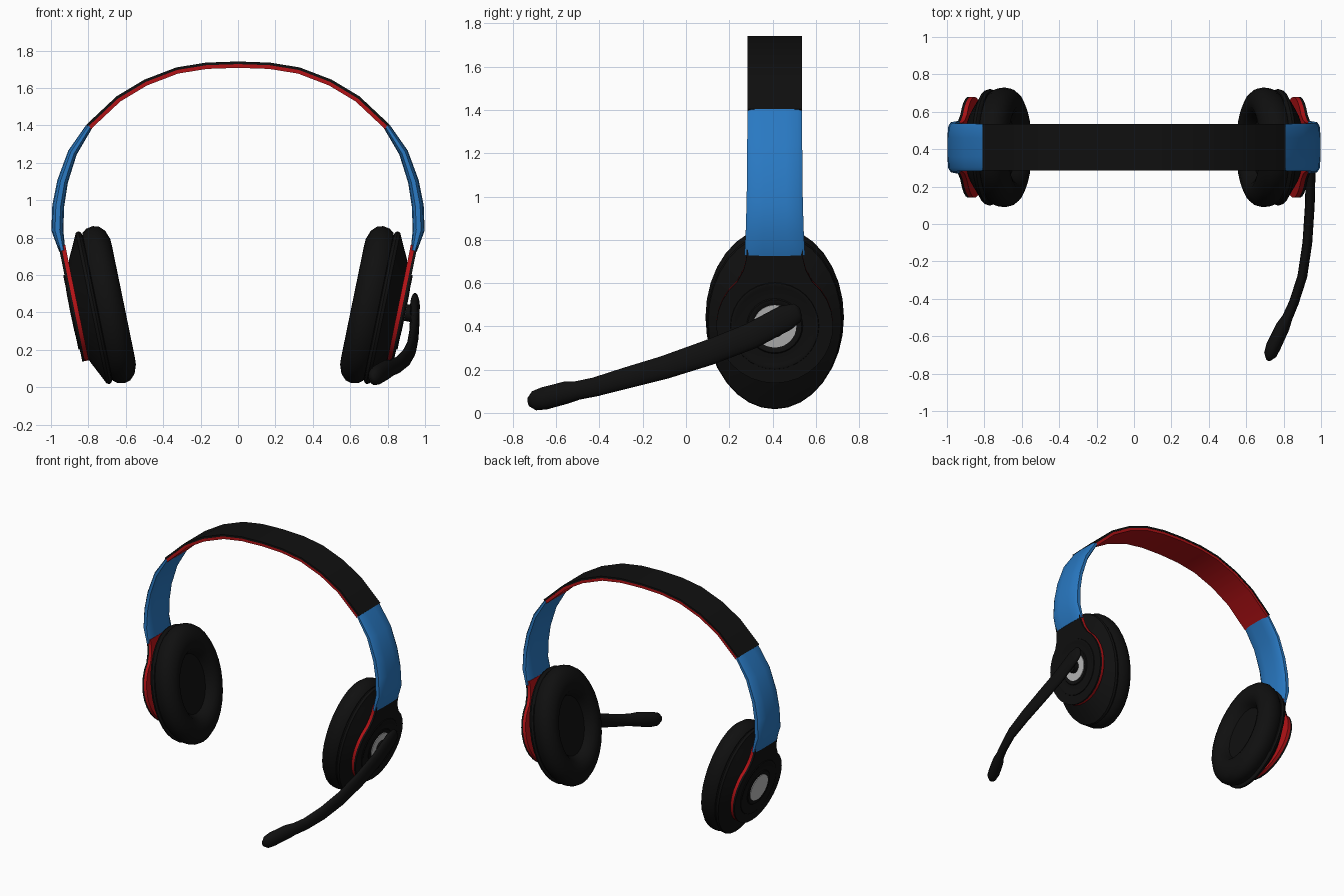
import bpy, bmesh, math
from mathutils import Vector

if "Cube" in bpy.data.objects:
    bpy.data.objects.remove(bpy.data.objects["Cube"])


def material(name, rgb):
    m = bpy.data.materials.new(name)
    m.diffuse_color = (*rgb, 1)
    m.use_nodes = True
    m.node_tree.nodes["Principled BSDF"].inputs["Base Color"].default_value = m.diffuse_color
    return m


BLACK = material("black plastic", (0.005, 0.005, 0.005))
RED = material("red", (0.45, 0.006, 0.008))
BLUE = material("blue", (0.022, 0.19, 0.54))
SILVER = material("silver", (0.5, 0.5, 0.5))

YC = 0.41                 # y of the headband and cups
UC = 0.572                # cup centre along its tilted long axis
TILT = math.radians(11.6)
C, S = math.cos(TILT), math.sin(TILT)


def loft(name, rings, mat, angle=40):
    """Skin a list of equal closed rings and cap both ends."""
    bm = bmesh.new()
    vr = [[bm.verts.new(p) for p in ring] for ring in rings]
    n = len(vr[0])
    for a, b in zip(vr, vr[1:]):
        for i in range(n):
            j = (i + 1) % n
            bm.faces.new((a[i], a[j], b[j], b[i]))
    bm.faces.new(vr[0])
    bm.faces.new(vr[-1])
    bmesh.ops.recalc_face_normals(bm, faces=bm.faces)
    me = bpy.data.meshes.new(name)
    bm.to_mesh(me)
    bm.free()
    ob = bpy.data.objects.new(name, me)
    bpy.context.collection.objects.link(ob)
    me.materials.append(mat)
    bpy.ops.object.select_all(action='DESELECT')
    ob.select_set(True)
    bpy.context.view_layer.objects.active = ob
    bpy.ops.object.shade_smooth_by_angle(angle=math.radians(angle))
    return ob


def cup_point(side, n, u, y):
    """Tilted cup frame: n outward, u up the cup, y along depth."""
    u += UC
    return (side * (C * n + S * u), YC + y, C * u - S * n)


def lathe(name, side, profile, ry, ru, mat, seg=32, angle=40):
    rings = []
    for r, n in profile:
        rings.append([cup_point(side, n, r * ru * math.sin(t), r * ry * math.cos(t))
                      for t in (2 * math.pi * i / seg for i in range(seg))])
    return loft(name, rings, mat, angle)


def plate(name, side, n0, n1, mat):
    """Keyhole plate: a disc with a neck that runs up into the sleeve."""
    half = [(0.13, 0.36), (0.132, 0.31), (0.145, 0.26)]
    for i in range(13):
        a = math.radians(50 - i * 140 / 12)
        half.append((0.27 * math.cos(a), 0.27 * math.sin(a)))
    outline = half + [(-y, u) for y, u in reversed(half[:-1])]
    loft(name, [[cup_point(side, n, u, y) for y, u in outline] for n in (n0, n1)], mat)


def tangents(pts):
    out = []
    for i in range(len(pts)):
        a, b = pts[max(i - 1, 0)], pts[min(i + 1, len(pts) - 1)]
        out.append((b - a).normalized())
    return out


# Headband: black outer strip and red lining
arc = [(0, 1.742), (0.17, 1.736), (0.33, 1.71), (0.5, 1.645), (0.65, 1.555), (0.81, 1.405)]
arc = [Vector((-x, z)) for x, z in reversed(arc[1:])] + [Vector(p) for p in arc]


def band(name, d0, d1, w, mat):
    rings = []
    for p, t in zip(arc, tangents(arc)):
        inward = Vector((t.y, -t.x))
        a, b = p + inward * d0, p + inward * d1
        rings.append([(a.x, YC - w, a.y), (a.x, YC + w, a.y),
                      (b.x, YC + w, b.y), (b.x, YC - w, b.y)])
    loft(name, rings, mat)


band("headband_outer", 0, 0.014, 0.125, BLACK)
band("headband_lining", 0.014, 0.034, 0.123, RED)

# Blue sleeves: x, z, thickness, half width
sleeve = [(0.795, 1.395, 0.036, 0.125), (0.885, 1.255, 0.05, 0.127),
          (0.938, 1.1, 0.058, 0.128), (0.961, 0.97, 0.064, 0.13),
          (0.966, 0.84, 0.064, 0.134), (0.94, 0.73, 0.034, 0.14)]


def make_sleeve(side):
    pts = [Vector((s[0], s[1])) for s in sleeve]
    rings = []
    for p, t, (_, _, th, w) in zip(pts, tangents(pts), sleeve):
        out = Vector((-t.y, t.x))
        ring = []
        for fy, fn in ((-1, 0.2), (-0.85, 0.42), (-0.4, 0.5), (0.4, 0.5), (0.85, 0.42), (1, 0.2),
                       (1, -0.2), (0.85, -0.42), (0.4, -0.5), (-0.4, -0.5), (-0.85, -0.42), (-1, -0.2)):
            q = p + out * fn * th
            ring.append((side * q.x, YC + fy * w, q.y))
        rings.append(ring)
    loft("sleeve", rings, BLUE, 50)


# Ear cups, built on both sides
cushion = [(0.02, 0.575), (0.5, 0.575), (0.54, 0.55), (0.6, 0.522), (0.7, 0.508), (0.8, 0.51),
           (0.91, 0.527), (0.98, 0.556), (1, 0.588), (0.985, 0.625), (0.94, 0.65), (0.85, 0.658)]
shell = [(0.85, 0.645), (0.95, 0.655), (0.975, 0.668), (0.96, 0.684), (0.88, 0.70),
         (0.66, 0.746), (0.58, 0.758), (0.02, 0.76)]
hub = [(0.205, 0.786), (0.203, 0.793), (0.195, 0.795), (0.185, 0.791), (0.13, 0.791),
       (0.125, 0.796), (0.11, 0.796), (0.105, 0.792), (0.01, 0.792)]
button = [(0.1, 0.79), (0.1, 0.797), (0.01, 0.798)]

for side in (1, -1):
    make_sleeve(side)
    lathe("ear_cushion", side, cushion, 0.32, 0.428, BLACK)
    lathe("cup_shell", side, shell, 0.32, 0.428, BLACK)
    plate("plate_lining", side, 0.752, 0.774, RED)
    plate("plate_outer", side, 0.774, 0.788, BLACK)
    lathe("hub_ring", side, hub, 1, 1, BLACK)
    lathe("hub_button", side, button, 1, 1, SILVER)

# Microphone boom on the right: x, y, z, half thickness, half height
boom = [(0.945, 0.53, 0.468, 0.008, 0.02), (0.946, 0.515, 0.464, 0.02, 0.045),
        (0.946, 0.46, 0.44, 0.026, 0.062), (0.945, 0.3, 0.355, 0.026, 0.062),
        (0.94, 0.1, 0.277, 0.026, 0.06), (0.927, -0.1, 0.21, 0.026, 0.055),
        (0.9, -0.28, 0.16, 0.026, 0.05), (0.855, -0.42, 0.12, 0.026, 0.045),
        (0.82, -0.5, 0.104, 0.028, 0.044), (0.795, -0.55, 0.095, 0.038, 0.052),
        (0.745, -0.655, 0.067, 0.04, 0.053), (0.728, -0.7, 0.056, 0.034, 0.046),
        (0.718, -0.728, 0.05, 0.012, 0.02)]
pts = [Vector(b[:3]) for b in boom]
rings = []
for p, t, b in zip(pts, tangents(pts), boom):
    wide = t.cross(Vector((0, 0, 1))).normalized()
    tall = wide.cross(t)
    rings.append([p + wide * b[3] * math.cos(a) + tall * b[4] * math.sin(a)
                  for a in (2 * math.pi * i / 14 for i in range(14))])
loft("microphone_boom", rings, BLACK, 60)

# Pivot pin joining the boom to the hub
lathe("boom_pivot", 1, [(0.045, 0.785), (0.045, 0.835), (0.01, 0.836)], 1, 1, BLACK, 16)
